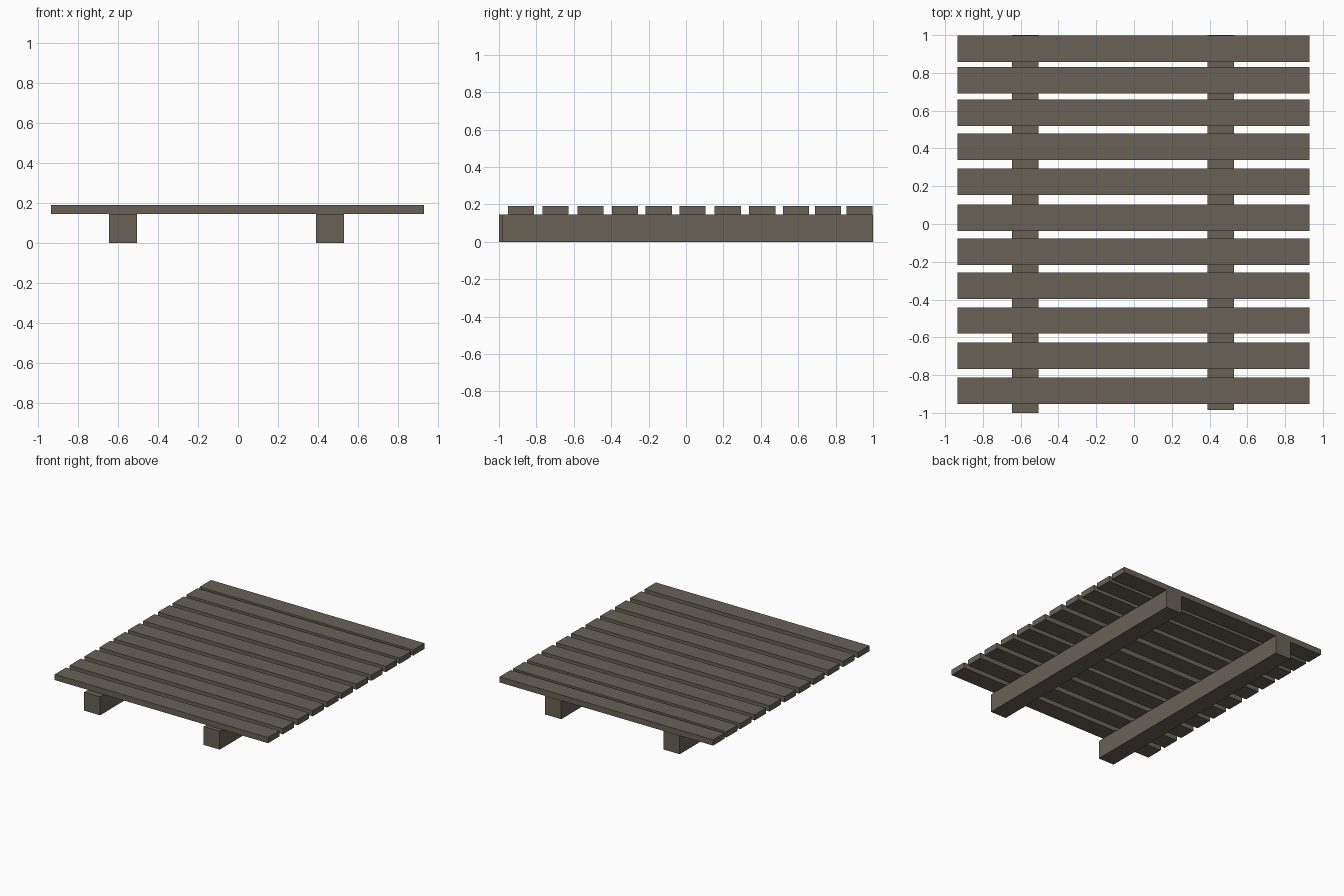
import bpy

if "Cube" in bpy.data.objects:
    bpy.data.objects.remove(bpy.data.objects["Cube"])

wood = bpy.data.materials.new("weathered wood")
wood.diffuse_color = (0.14, 0.12, 0.092, 1)
wood.use_nodes = True
wood.node_tree.nodes["Principled BSDF"].inputs["Base Color"].default_value = wood.diffuse_color


def board(name, x0, x1, y0, y1, z0, z1):
    bpy.ops.mesh.primitive_cube_add(size=1, location=((x0 + x1) / 2, (y0 + y1) / 2, (z0 + z1) / 2))
    ob = bpy.context.object
    ob.name = name
    ob.scale = (x1 - x0, y1 - y0, z1 - z0)
    bpy.ops.object.transform_apply(location=False, rotation=False, scale=True)
    ob.data.materials.append(wood)


BEAM_TOP, SLAT_TOP = 0.145, 0.19
SLAT_WIDTH = 0.14

# Two support beams, the right one slightly shorter at the front
board("left_beam", -0.645, -0.505, -1.0, 1.0, 0, BEAM_TOP)
board("right_beam", 0.39, 0.53, -0.985, 1.0, 0, BEAM_TOP)

# Eleven deck slats, spaced a little unevenly
slat_centres = [0.928, 0.76, 0.588, 0.408, 0.223, 0.034,
                -0.146, -0.326, -0.511, -0.698, -0.882]
for i, y in enumerate(slat_centres, 1):
    board(f"slat_{i:02d}", -0.935, 0.93, y - SLAT_WIDTH / 2, y + SLAT_WIDTH / 2, BEAM_TOP, SLAT_TOP)
